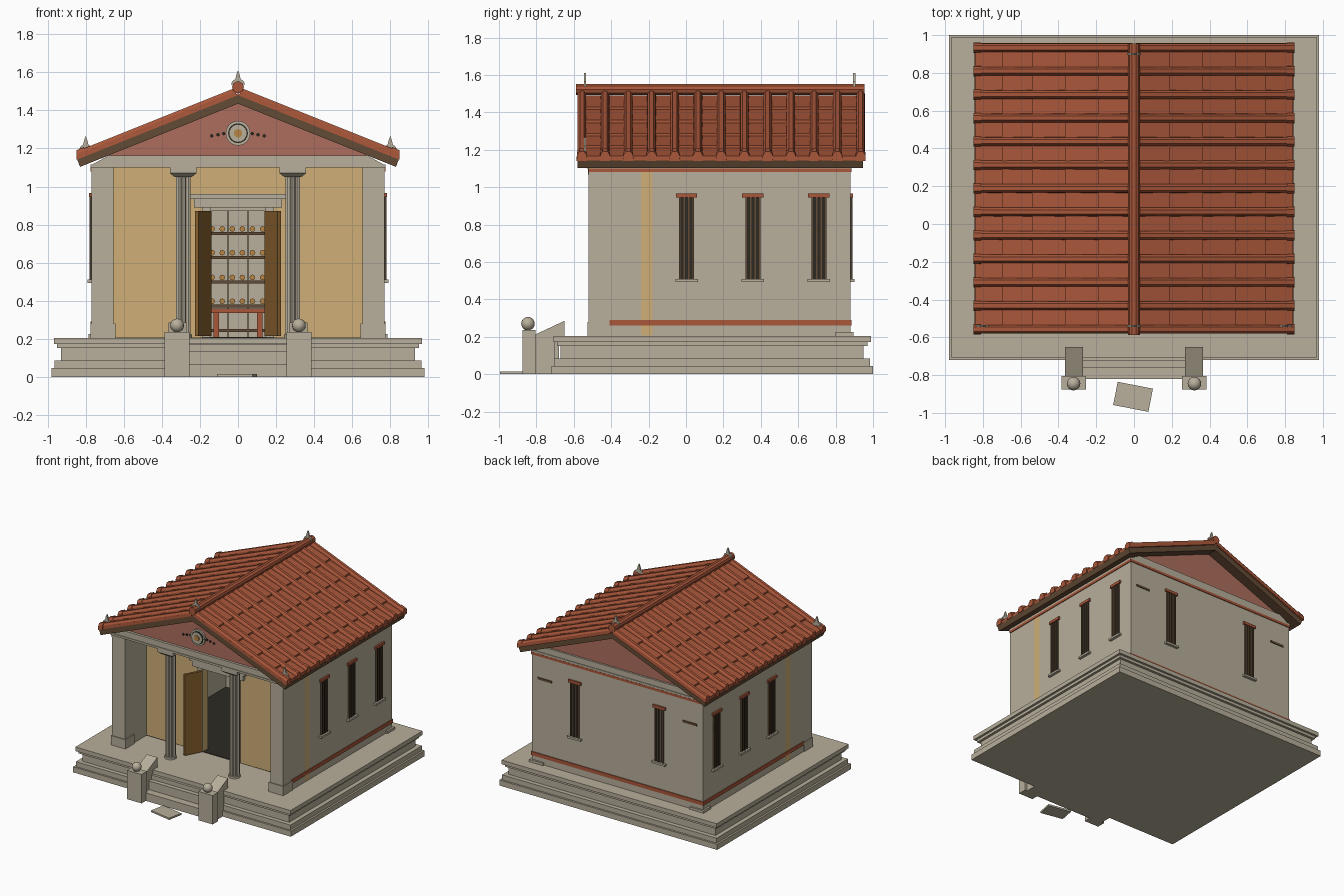
import bpy, bmesh, math
from mathutils import Matrix, Vector

if "Cube" in bpy.data.objects:
    bpy.data.objects.remove(bpy.data.objects["Cube"])


def material(name, r, g, b):
    m = bpy.data.materials.new(name)
    m.diffuse_color = (r, g, b, 1)
    m.use_nodes = True
    m.node_tree.nodes["Principled BSDF"].inputs["Base Color"].default_value = m.diffuse_color
    return m


STONE = material("beige stone", .48, .43, .33)
TILE = material("terracotta", .40, .095, .042)
PINK = material("faded red plaster", .42, .155, .11)
OCHRE = material("ochre plaster", .62, .43, .18)
WOOD = material("dark timber", .125, .07, .035)
DARK = material("charcoal", .026, .023, .016)
DOOR = material("door wood", .25, .12, .028)
BRONZE = material("bronze", .48, .24, .06)


def part(name, mat, solids, smooth=False):
    """Join solids, each a pair of matching rings, into one object."""
    bm = bmesh.new()
    for a, b in solids:
        va, vb = [bm.verts.new(p) for p in a], [bm.verts.new(p) for p in b]
        bm.faces.new(va)
        bm.faces.new(vb[::-1])
        for i in range(len(va)):
            j = (i + 1) % len(va)
            bm.faces.new((va[j], va[i], vb[i], vb[j]))
    bmesh.ops.recalc_face_normals(bm, faces=bm.faces)
    me = bpy.data.meshes.new(name)
    bm.to_mesh(me)
    bm.free()
    me.materials.append(mat)
    ob = bpy.data.objects.new(name, me)
    bpy.context.collection.objects.link(ob)
    return ob


def box(x0, x1, y0, y1, z0, z1):
    r = [(x0, y0), (x1, y0), (x1, y1), (x0, y1)]
    return [(x, y, z0) for x, y in r], [(x, y, z1) for x, y in r]


def along_y(pts, y0, y1):
    return [(x, y0, z) for x, z in pts], [(x, y1, z) for x, z in pts]


def along_x(pts, x0, x1):
    return [(x0, y, z) for y, z in pts], [(x1, y, z) for y, z in pts]


def circle(cx, cy, r, n):
    return [(cx + r * math.cos(2 * math.pi * i / n), cy + r * math.sin(2 * math.pi * i / n))
            for i in range(n)]


def disc(x, z, r, y0, y1, n=16):
    return along_y(circle(x, z, r, n), y0, y1)


SIDES = (-1, 1)


def both(x0, x1, *rest):
    return [box(min(s * x0, s * x1), max(s * x0, s * x1), *rest) for s in SIDES]


# Stepped podium
part("podium", STONE, [
    box(-.98, .98, -.72, 1.0, 0, .045), box(-.965, .965, -.705, .985, .045, .085),
    box(-.93, .93, -.67, .95, .085, .15), box(-.95, .95, -.69, .97, .15, .172),
    box(-.968, .968, -.708, .988, .172, .205)])

# Entrance steps, cheek walls, pedestals with ball finials, loose slab
part("entrance_steps", STONE, [box(-.28, .28, -.82, -.68, 0, .065), box(-.28, .28, -.76, -.68, .065, .135),
                               box(-.28, .28, -.725, -.68, .135, .17)])
cheek = [(-.81, 0), (-.81, .21), (-.65, .285), (-.65, .19), (-.70, .19), (-.70, 0)]
part("stair_cheeks", STONE, [along_x(cheek, s * .27, s * .365) for s in SIDES])
part("stair_pedestals", STONE, both(.255, .385, -.875, -.805, 0, .235))
for s in SIDES:
    bpy.ops.mesh.primitive_uv_sphere_add(segments=16, ring_count=10, radius=.036, location=(s * .32, -.845, .27))
    ball = bpy.context.object
    ball.name = "ball_finial"
    ball.data.materials.append(STONE)
    bpy.ops.object.shade_smooth_by_angle()
slab = part("loose_slab", STONE, [box(-.095, .095, -.0625, .0625, 0, .014)])
slab.location = (-.005, -.915, 0)
slab.rotation_euler.z = math.radians(-11)

# Walls of the hall, with projecting side walls around the porch
part("side_walls", STONE, both(.655, .77, -.52, .88, .205, 1.10))
part("back_wall", STONE, [box(-.655, .655, .78, .88, .205, 1.10)])
part("pier_bases", STONE, both(.645, .776, -.527, -.41, .205, .28))
part("corner_stones", STONE, both(.66, .785, .80, .895, .205, .225))
part("front_wall", OCHRE, both(.145, .771, -.24, -.18, .206, 1.10) + [box(-.145, .145, -.24, -.18, .89, 1.10)])
part("inner_floor", DARK, [box(-.655, .655, -.24, .78, .20, .209)])

# Red bands around the walls
bands = []
for z0, z1, y0 in ((.26, .29, -.41), (1.08, 1.10, -.52)):
    bands += both(.77, .776, y0, .886, z0, z1) + [box(-.776, .776, .88, .886, z0, z1)]
part("wall_bands", TILE, bands)

# Entablature and pediment
part("entablature", STONE, [
    box(-.775, .775, -.53, .885, 1.10, 1.116),
    along_y([(-.765, 1.116), (.765, 1.116), (.68, 1.163), (-.68, 1.163)], -.525, .88)])
part("pediment", PINK, [along_y([(-.68, 1.163), (.68, 1.163), (0, 1.44)], -.505, .865)])
part("medallion_rim", STONE, [disc(0, 1.28, .065, -.52, -.505, 24)])
part("medallion_field", DARK, [disc(0, 1.28, .052, -.524, -.52, 24)])
part("medallion_ring", STONE, [disc(0, 1.28, .045, -.528, -.524, 24)])
part("medallion_boss", BRONZE, [disc(0, 1.28, .022, -.535, -.528)])
part("pediment_studs", DARK, [disc(s * x, z, .009, -.513, -.505, 8) for s in SIDES
                              for x, z in ((.075, 1.278), (.105, 1.272), (.138, 1.266))])

# Fluted columns
shafts, caps = [], []
for s in SIDES:
    cx, cy = s * .288, -.455
    ring = [(cx + r * math.cos(a), cy + r * math.sin(a)) for i in range(24)
            for r, a in [(.039 if i % 2 else .032, i * math.pi / 12)]]
    shafts.append(([(x, y, .205) for x, y in ring], [(x, y, 1.06) for x, y in ring]))
    foot = circle(cx, cy, .045, 16)
    caps.append(([(x, y, .205) for x, y in foot], [(x, y, .222) for x, y in foot]))
    low, high = box(cx - .045, cx + .045, cy - .045, cy + .045, 1.05, 1.05)[0], \
        box(cx - .07, cx + .07, cy - .07, cy + .07, 1.07, 1.07)[0]
    caps += [(low, high), box(cx - .07, cx + .07, cy - .07, cy + .07, 1.07, 1.10)]
part("column_shafts", STONE, shafts)
part("column_capitals", STONE, caps)

# Door surround and open leaves
part("door_surround", STONE, [box(-.25, .25, -.27, -.24, .935, .96), box(-.23, .23, -.262, -.24, .89, .935),
                              box(-.145, .145, -.23, -.19, .872, .89)] + both(.145, .19, -.25, -.23, .206, .89))
for s in SIDES:
    leaf = part("door_leaf", DOOR, both(0, .145, -.01, .01, .215, .872)[s > 0:][:1])
    leaf.location = (s * .148, -.255, 0)
    leaf.rotation_euler.z = -s * math.radians(62)

# Barred windows on the sides and back
voids, bars, heads, sills = [], [], [], []


def window(place):
    def add(group, *dims):
        a, b = box(*dims)
        group.append(([place @ Vector(p) for p in a], [place @ Vector(p) for p in b]))
    add(voids, -.04, .04, -.005, .004, .51, .945)
    for u in (-.036, -.012, .012, .036):
        add(bars, u - .004, u + .004, 0, .010, .51, .945)
    add(heads, -.057, .057, -.005, .014, .945, .967)
    add(sills, -.06, .06, -.005, .022, .494, .51)


for y in (.003, .357, .71):
    for s in SIDES:
        window(Matrix.Translation((s * .77, y, 0)) @ Matrix.Rotation(-s * math.pi / 2, 4, 'Z'))
for x in (-.38, .38):
    window(Matrix.Translation((x, .88, 0)))
part("window_openings", DARK, voids)
part("window_bars", WOOD, bars)
part("window_heads", TILE, heads)
part("window_sills", STONE, sills)
part("back_vents", WOOD, both(.59, .715, .88, .886, .89, .907))

# Shelving, jars and table inside
part("shelves", WOOD, [box(-.48, .48, .66, .78, z, z + .015) for z in (.235, .365, .49, .62, .745)] +
     [box(u * .106 - .056, u * .106 - .05, .66, .78, .209, .88) for u in range(-4, 6)])
part("jars", BRONZE, [disc(u * .053 - .03, z + .017, .015, .67, .75, 8)
                      for u in range(-7, 9) for z in (.38, .505, .635, .76)])
part("table", TILE, [box(-.14, .14, .15, .35, .335, .36)] + both(.10, .13, .17, .33, .209, .335))

# Roof: timber slab, stepped tile courses and cover tiles on each slope
TOP, SLOPE = 1.48, .40


def roof_z(x, h=0):
    return TOP - SLOPE * x + h


slab_pts = [(0, TOP), (.845, roof_z(.845)), (.83, roof_z(.83, -.045)), (0, TOP - .045)]
part("roof_timber", WOOD, [along_y([(s * x, z) for x, z in slab_pts], -.58, .945) for s in SIDES])
edges = [0, .19, .365, .54, .70, .842]
courses = []
for s in SIDES:
    for x0, x1 in zip(edges, edges[1:]):
        pts = [(x0, roof_z(x0)), (x0, roof_z(x0, .01)), (x1, roof_z(x1, .024)), (x1, roof_z(x1))]
        courses.append(along_y([(s * x, z) for x, z in pts], -.58, .945))
part("roof_tiles", TILE, courses)
half = [(-.024, 0), (-.022, .028), (-.011, .044), (.011, .044), (.022, .028), (.024, 0)]
covers = []
for s in SIDES:
    for i in range(13):
        y = -.557 + i * .1242
        for x0, x1, k in ((.01, .83, 1), (.81, .85, 1.15)):
            covers.append(tuple([(s * x, y + u * k, roof_z(x, h * k)) for u, h in half] for x in (x0, x1)))
part("cover_tiles", TILE, covers)
part("ridge_tile", TILE, [along_y(circle(0, 1.522, .031, 10), -.588, .955)])

# Thin pointed ornaments on the gable ends and front eaves
spire = [(-.037, 0), (-.03, .018), (-.014, .03), (-.008, .055), (0, .075),
         (.008, .055), (.014, .03), (.03, .018), (.037, 0)]
spots = [(0, -.54, 1.535), (0, .90, 1.535), (-.80, -.54, 1.19), (.80, -.54, 1.19)]
part("roof_ornaments", STONE, [along_y([(x + u, z + h) for u, h in spire], y - .006, y + .006)
                               for x, y, z in spots])
